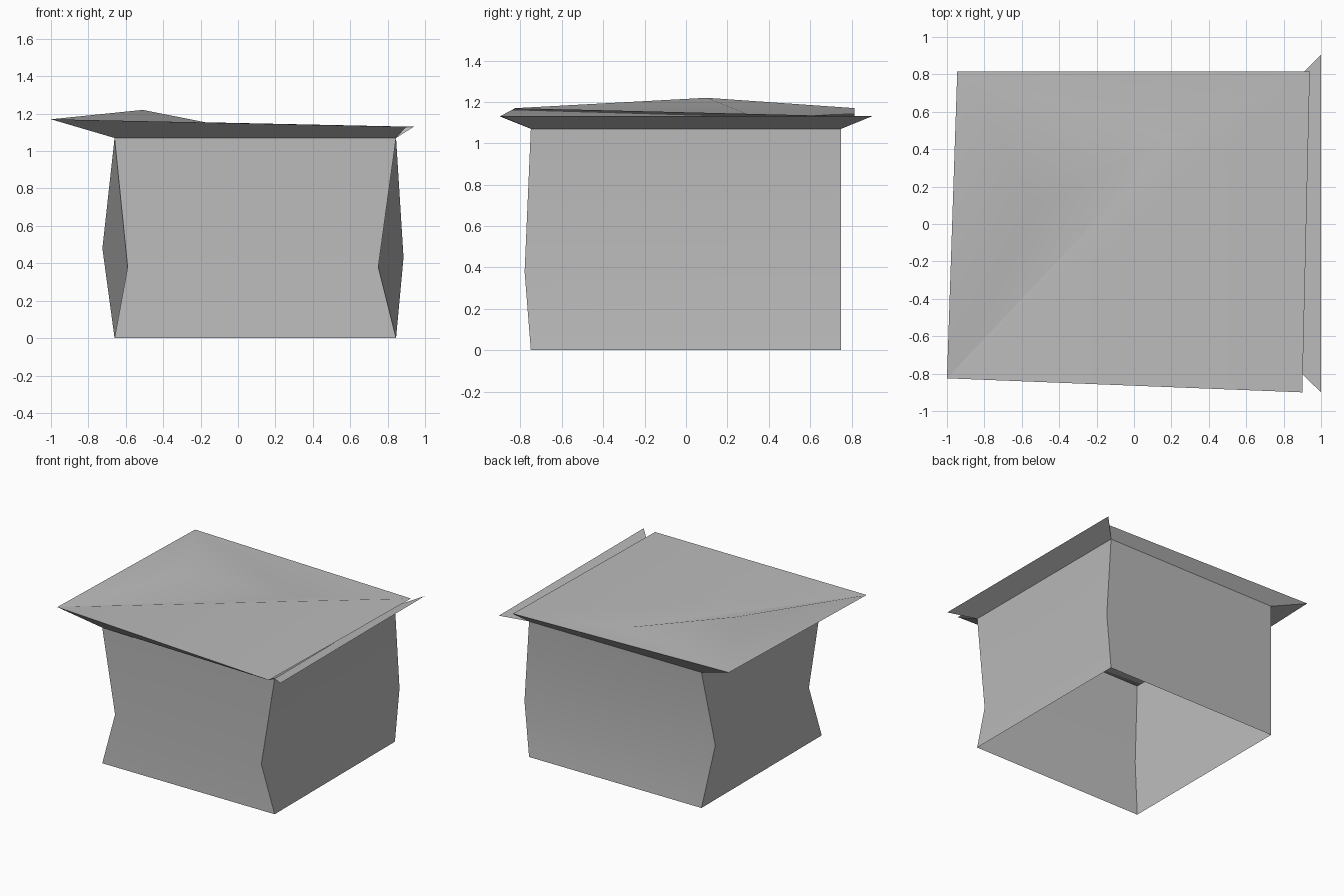
import bpy
import bmesh
import math

if "Cube" in bpy.data.objects:
    bpy.data.objects.remove(bpy.data.objects["Cube"])

card = bpy.data.materials.new("grey_card")
card.diffuse_color = (0.5, 0.5, 0.5, 1)
card.use_nodes = True
card.node_tree.nodes["Principled BSDF"].inputs["Base Color"].default_value = card.diffuse_color


def sheet(name, verts, faces, outward=True):
    """Thin card part made from a few folded panels."""
    bm = bmesh.new()
    vs = [bm.verts.new(v) for v in verts]
    for f in faces:
        bm.faces.new([vs[i] for i in f])
    me = bpy.data.meshes.new(name)
    bm.to_mesh(me)
    bm.free()
    me.materials.append(card)
    ob = bpy.data.objects.new(name, me)
    bpy.context.collection.objects.link(ob)
    bpy.ops.object.select_all(action='DESELECT')
    bpy.context.view_layer.objects.active = ob
    ob.select_set(True)
    bpy.ops.object.shade_smooth_by_angle(angle=math.radians(30))
    return ob


# Corner order everywhere: front left, front right, back right, back left
plan = [(-0.66, -0.75), (0.845, -0.75), (0.845, 0.75), (-0.66, 0.75)]
base = [(x, y, 0.0) for x, y in plan]
top = [(x, y, 1.07) for x, y in plan]
dent = [(-0.59, -0.69, 0.38), (0.75, -0.78, 0.38),
        (0.885, 0.75, 0.43), (-0.725, 0.67, 0.48)]
lid = [(-1.0, -0.825, 1.17), (0.9, -0.9, 1.13),
       (0.94, 0.815, 1.13), (-0.945, 0.815, 1.17)]

# Dented box walls, open at the bottom
sides = [(r + i, r + (i + 1) % 4, r + 4 + (i + 1) % 4, r + 4 + i)
         for r in (0, 4) for i in range(4)]
sheet("box_walls", base + dent + top, sides)

# Flared flaps joining the walls to the lid (front, back, left)
for name, i in (("front_flap", 0), ("back_flap", 2), ("left_flap", 3)):
    j = (i + 1) % 4
    sheet(name, [top[i], top[j], lid[j], lid[i]], [(0, 1, 2, 3)])

# Loose right flap, sticking out past the lid
sheet("right_flap", [top[1], top[2], (1.0, 0.905, 1.133), (1.0, -0.9, 1.133)],
      [(0, 1, 2, 3)])

# Crumpled lid with a raised peak and a low valley point
peak, valley = (-0.51, 0.1, 1.22), (0.2, 0.45, 1.08)
sheet("lid", lid + [peak, valley],
      [(0, 1, 2), (0, 2, 5), (0, 5, 4), (0, 4, 3), (3, 4, 5), (3, 5, 2)])
